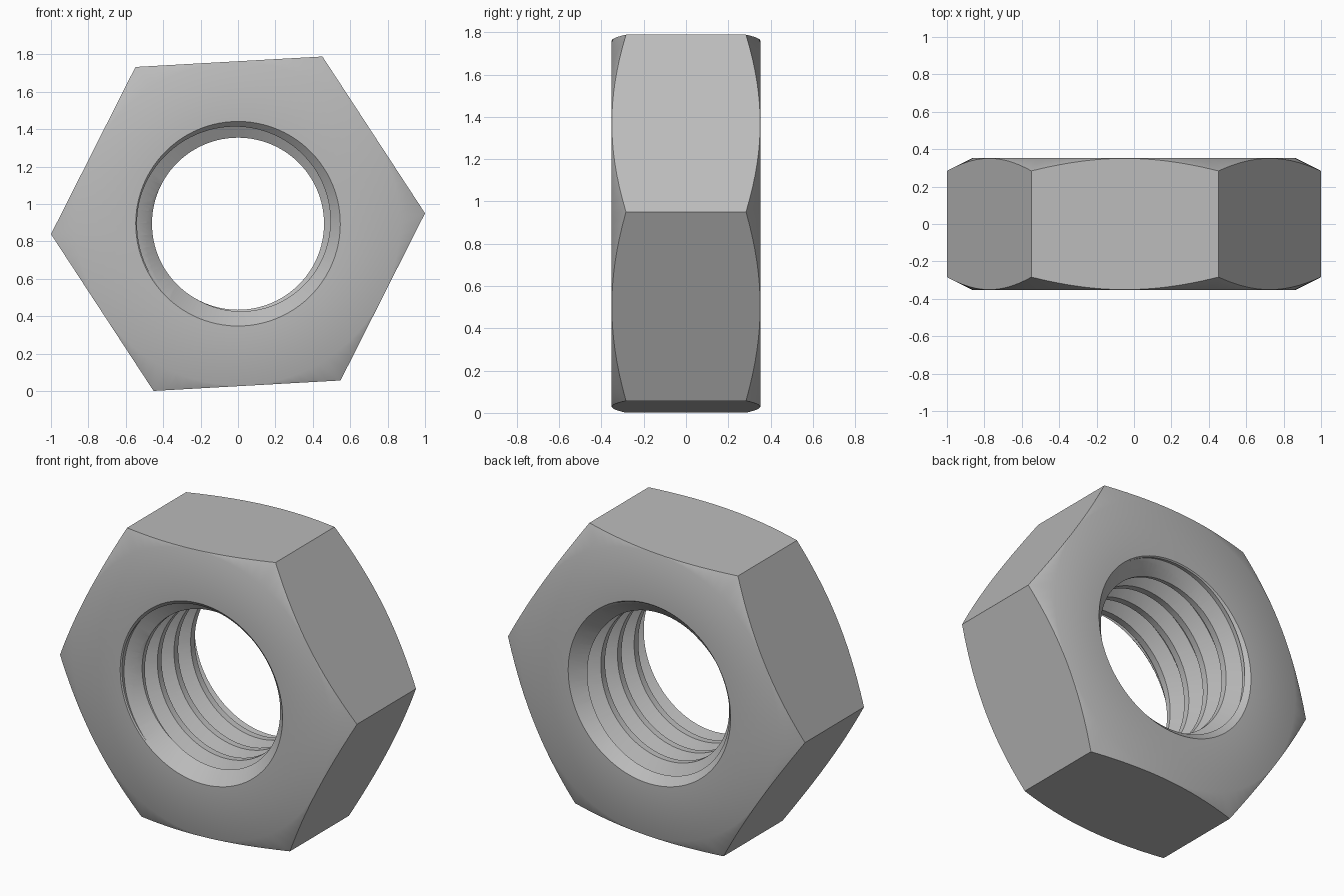
import bpy, bmesh, math

if "Cube" in bpy.data.objects:
    bpy.data.objects.remove(bpy.data.objects["Cube"], do_unlink=True)

N = 96                          # columns around the axis
R = 1.0015                      # corner radius of the hexagon
FLAT = R * math.cos(math.pi / 6)
HALF = 0.352                    # half thickness
CZ = 0.895                      # height of the axis
TURN = math.radians(3.2)        # roll of the hexagon
BORE, ROOT, MOUTH = 0.46, 0.54, 0.547
PITCH = 0.16

steel = bpy.data.materials.new("steel grey")
steel.use_nodes = True
steel.diffuse_color = (0.50, 0.50, 0.50, 1)
steel.node_tree.nodes["Principled BSDF"].inputs["Base Color"].default_value = (0.50, 0.50, 0.50, 1)


def polar(r, a, y):
    return (r * math.cos(a), y, CZ + r * math.sin(a))


def make_object(name, bm):
    bmesh.ops.recalc_face_normals(bm, faces=bm.faces)
    mesh = bpy.data.meshes.new(name)
    bm.to_mesh(mesh)
    bm.free()
    mesh.materials.append(steel)
    ob = bpy.data.objects.new(name, mesh)
    bpy.context.collection.objects.link(ob)
    return ob


# Hexagonal body: chamfered corners, plain bore and countersunk mouths
bm = bmesh.new()
columns = []
for i in range(N):
    a = TURN + math.tau * i / N
    r_hex = FLAT / math.cos((math.tau * i / N) % (math.pi / 3) - math.pi / 6)
    ring_r = FLAT - 0.002
    front = [(BORE, HALF - (MOUTH - BORE)), (MOUTH, HALF), (ring_r, HALF),
             (r_hex, HALF - 0.5 * (r_hex - ring_r))]
    section = [(r, -y) for r, y in front] + front[::-1]
    columns.append([bm.verts.new(polar(r, a, y)) for r, y in section])
for i in range(N):
    c, d = columns[i], columns[(i + 1) % N]
    for k in range(len(c)):
        m = (k + 1) % len(c)
        bm.faces.new((c[k], c[m], d[m], d[k]))
nut = make_object("hex_nut", bm)

# Right-handed thread cutter: a groove profile swept along a helix, closed at both ends
crest_r = BORE - 0.01
slope = math.tan(math.radians(30))
flank = (ROOT - crest_r) * slope
root_w = PITCH - 0.04 - 2 * (ROOT - BORE) * slope
profile = [(crest_r, -flank), (ROOT, 0), (ROOT, root_w), (crest_r, root_w + flank)]
TURNS = 9
LEAD = 2                        # turns that run out ahead of the front face
steps = TURNS * N
phase = (TURN - math.pi) / math.tau
bm = bmesh.new()
rows = []
for t in range(steps + N + 1):
    a = TURN - math.tau * t / N
    y0 = -HALF + PITCH * (t / N - phase - LEAD - 1)
    pts = profile if t <= steps else profile[:1]
    rows.append([bm.verts.new(polar(r, a, y0 + y)) for r, y in pts])
for t in range(steps):
    c = rows[t] + [rows[t + N][0]]
    d = rows[t + 1] + [rows[t + 1 + N][0]]
    for k in range(4):
        bm.faces.new((c[k], c[k + 1], d[k + 1], d[k]))
for s in (0, steps):
    loop = [rows[s + j][0] for j in range(N + 1)] + rows[s][:0:-1]
    tip = bm.verts.new((0, sum(v.co.y for v in loop) / len(loop), CZ))
    for p, q in zip(loop, loop[1:] + loop[:1]):
        bm.faces.new((p, q, tip))
cutter = make_object("thread_cutter", bm)
cutter.hide_render = True

# Cut the thread and finish the shading
mod = nut.modifiers.new("thread", 'BOOLEAN')
mod.operation = 'DIFFERENCE'
mod.solver = 'EXACT'
mod.object = cutter
bpy.ops.object.select_all(action='DESELECT')
nut.select_set(True)
bpy.context.view_layer.objects.active = nut
bpy.ops.object.modifier_apply(modifier=mod.name)
bpy.data.objects.remove(cutter, do_unlink=True)
bpy.ops.object.shade_smooth_by_angle(angle=math.radians(32))
